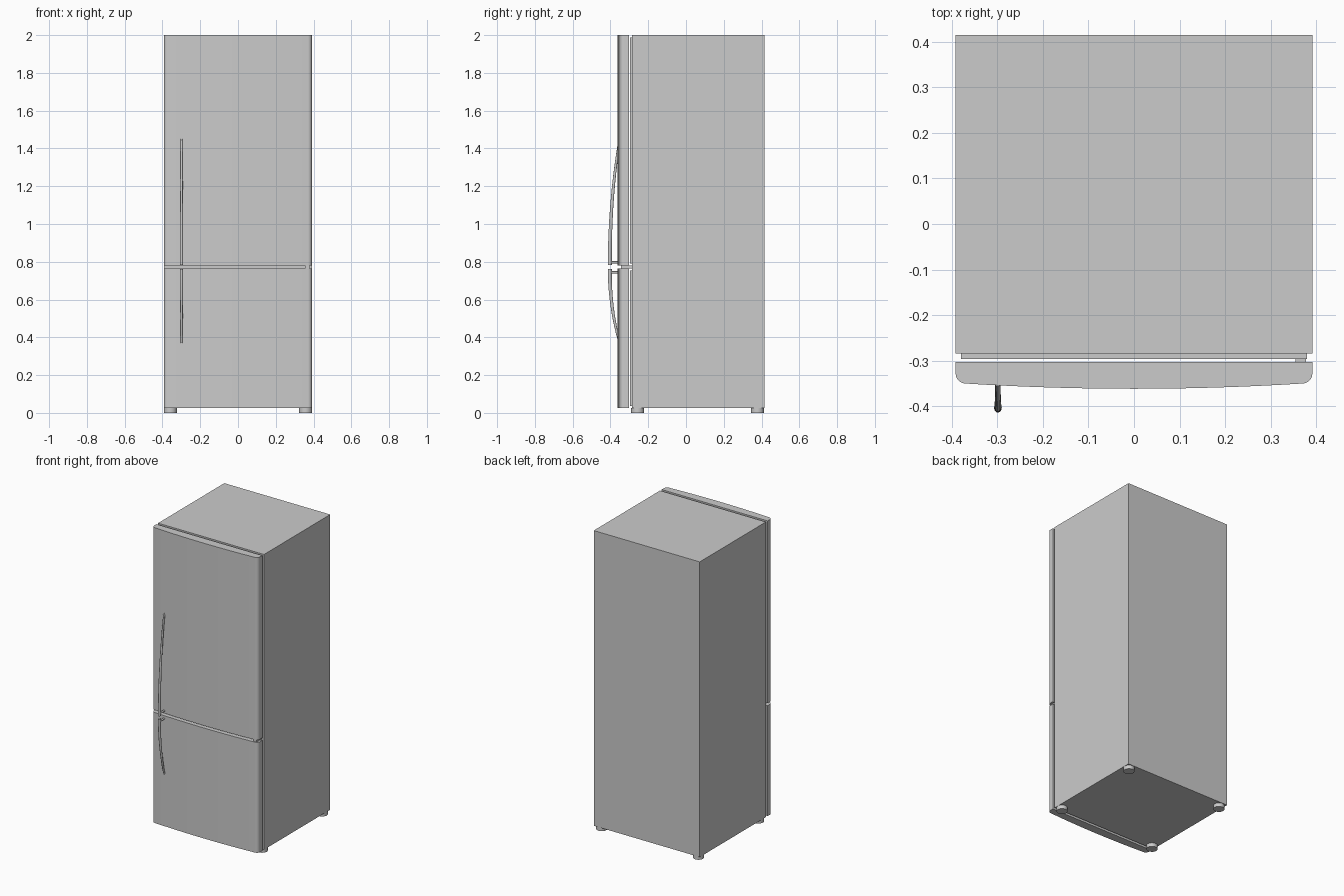
import bpy, bmesh, math
from mathutils import Vector

if "Cube" in bpy.data.objects:
    bpy.data.objects.remove(bpy.data.objects["Cube"])


def make_object(name, bm, smooth=False):
    bmesh.ops.recalc_face_normals(bm, faces=bm.faces)
    me = bpy.data.meshes.new(name)
    bm.to_mesh(me)
    bm.free()
    ob = bpy.data.objects.new(name, me)
    bpy.context.collection.objects.link(ob)
    if smooth:
        bpy.ops.object.select_all(action='DESELECT')
        ob.select_set(True)
        bpy.context.view_layer.objects.active = ob
        bpy.ops.object.shade_smooth_by_angle(angle=math.radians(35))
    return ob


def box(name, x0, x1, y0, y1, z0, z1):
    bm = bmesh.new()
    bmesh.ops.create_cube(bm, size=1)
    for v in bm.verts:
        v.co = ((x0 + x1) / 2 + v.co.x * (x1 - x0),
                (y0 + y1) / 2 + v.co.y * (y1 - y0),
                (z0 + z1) / 2 + v.co.z * (z1 - z0))
    return make_object(name, bm)


def loft(name, rings):
    """Skin a list of equal-length point rings and cap both ends."""
    bm = bmesh.new()
    loops = [[bm.verts.new(p) for p in r] for r in rings]
    n = len(loops[0])
    for a, b in zip(loops, loops[1:]):
        for i in range(n):
            bm.faces.new((a[i], a[(i + 1) % n], b[(i + 1) % n], b[i]))
    bm.faces.new(loops[0])
    bm.faces.new(loops[-1])
    return make_object(name, bm, True)


def door_profile():
    """Plan outline: flat back, rounded front corners, bowed front."""
    half = [(0.392, -0.303)]
    for i in range(7):
        a = math.pi / 2 * i / 6
        half.append((0.370 + 0.022 * math.cos(a), -0.328 - 0.0225 * math.sin(a)))
    for i in range(1, 8):
        x = 0.370 * (1 - i / 8)
        half.append((x, -0.362 + 0.0115 * (x / 0.370) ** 2))
    return half + [(0, -0.362)] + [(-x, y) for x, y in reversed(half)]


def door(name, z0, z1):
    prof = door_profile()
    return loft(name, [[(x, y, z) for x, y in prof] for z in (z0, z1)])


def handle(name, z_end, z_tip, steps=20, sides=14):
    """Bowed bar from its standoff end to the tip that meets the door."""
    rings = []
    for i in range(steps + 1):
        t = i / steps
        y = -0.4035 + 0.052 * t ** 2.1
        z = z_end + (z_tip - z_end) * t
        rx, ry = 0.0085 - 0.003 * t, 0.0110 - 0.005 * t
        rings.append([(-0.299 + rx * math.cos(2 * math.pi * k / sides),
                       y + ry * math.sin(2 * math.pi * k / sides), z)
                      for k in range(sides)])
    return loft(name, rings)


def cylinder(name, start, end, r, sides):
    a, b = Vector(start), Vector(end)
    d = b - a
    q = d.to_track_quat('Z', 'Y')
    circle = [q @ Vector((r * math.cos(2 * math.pi * k / sides),
                          r * math.sin(2 * math.pi * k / sides), 0)) for k in range(sides)]
    return loft(name, [[a + c for c in circle], [b + c for c in circle]])


# Cabinet and inset door seals
box("cabinet", -0.392, 0.392, -0.285, 0.415, 0.025, 2.0)
box("lower_seal", -0.380, 0.380, -0.297, -0.285, 0.037, 0.755)
box("upper_seal", -0.380, 0.380, -0.297, -0.285, 0.790, 1.988)

# Doors
door("lower_door", 0.025, 0.764)
door("upper_door", 0.780, 2.0)

# Middle hinge between the doors
box("middle_hinge", 0.355, 0.378, -0.345, -0.285, 0.764, 0.780)

# Handles with standoff posts
handle("upper_handle", 0.782, 1.45)
handle("lower_handle", 0.762, 0.37)
for label, z in (("upper", 0.797), ("lower", 0.744)):
    cylinder(label + "_handle_post", (-0.299, -0.345, z), (-0.299, -0.400, z), 0.006, 12)

# Feet
for side, x in (("left", -0.358), ("right", 0.358)):
    for place, y in (("front", -0.256), ("back", 0.379)):
        cylinder(f"{place}_{side}_foot", (x, y, 0), (x, y, 0.026), 0.034, 20)
